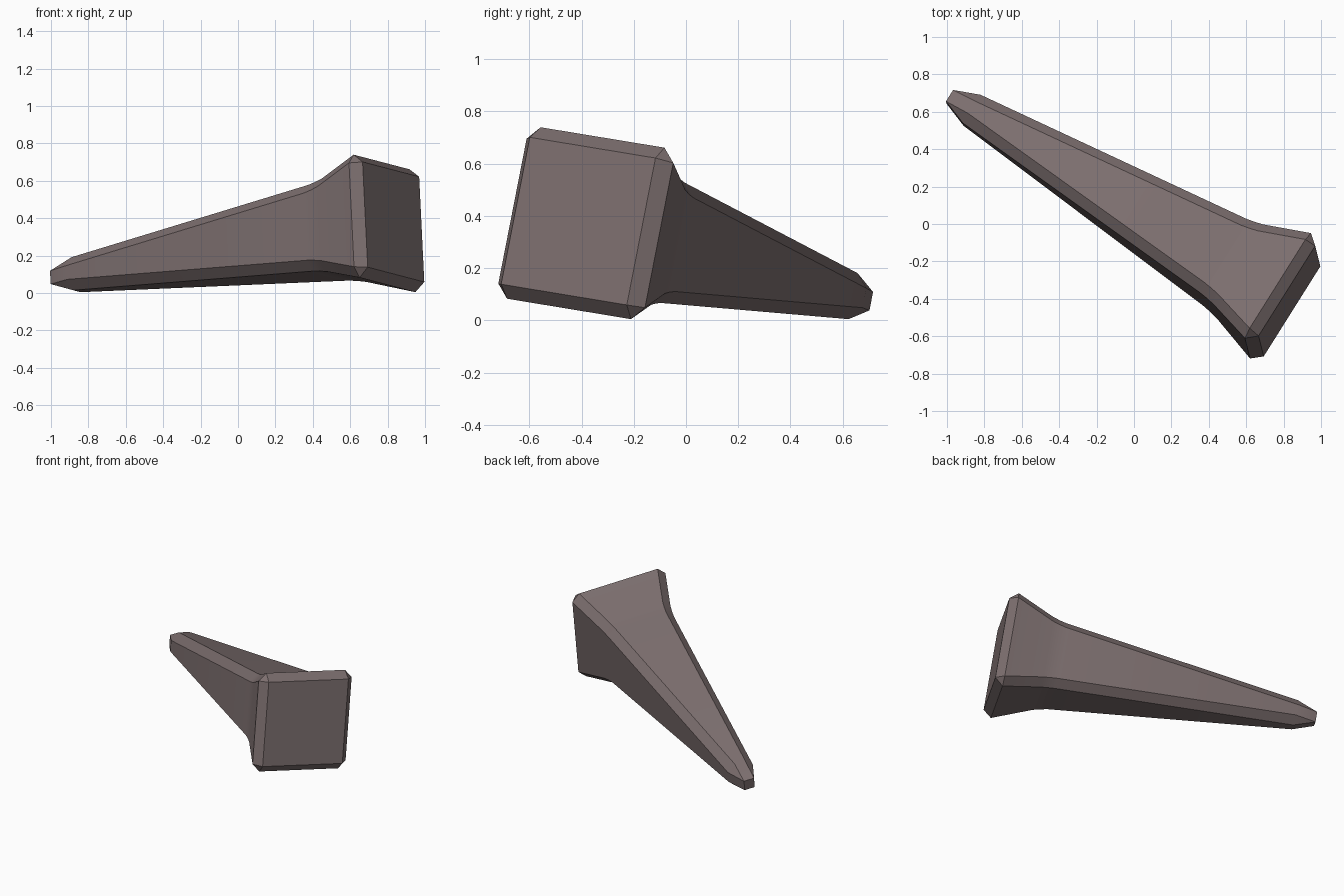
import bpy, bmesh, math
from mathutils import Vector

cube = bpy.data.objects.get("Cube")
if cube:
    bpy.data.objects.remove(cube, do_unlink=True)

# Warm grey metal
metal = bpy.data.materials.new("warm_grey_metal")
metal.use_nodes = True
colour = (0.205, 0.160, 0.160, 1)
metal.diffuse_color = colour
metal.node_tree.nodes["Principled BSDF"].inputs["Base Color"].default_value = colour

# Local frame of the tilted spike: across, upward, and along towards the head
centre = Vector((0.831, -0.4125, 0.38))
across = Vector((0.527, 0.838, -0.138)).normalized()
upward = Vector((-0.043, 0.199, 0.979))
along = across.cross(upward).normalized()
upward = along.cross(across)

BEVEL = 0.052
CORNERS = [(1, 1), (-1, 1), (-1, -1), (1, -1)]


def point(u, w, t):
    return centre + across * u + upward * w + along * t


def square(bm, half, t):
    return [bm.verts.new(point(a * half, b * half, t)) for a, b in CORNERS]


def octagon(bm, half, t):
    """Square with bevelled corners, two points per corner."""
    flat = half - BEVEL
    ring = []
    for a, b in CORNERS:
        pair = [(a * half, b * flat), (a * flat, b * half)]
        if a * b < 0:
            pair.reverse()
        ring += [bm.verts.new(point(u, w, t)) for u, w in pair]
    return ring


def cap(bm, sq, ring):
    """Flat square end with bevel strips and corner triangles."""
    bm.faces.new(sq)
    for i in range(4):
        j = (i + 1) % 4
        bm.faces.new((sq[i], ring[2 * i], ring[2 * i + 1]))
        bm.faces.new((sq[i], ring[2 * i + 1], ring[2 * j], sq[j]))


bm = bmesh.new()

# Body: flared head blending into the long taper (half width, position)
stations = [(0.335, -0.056), (0.254, -0.31), (0.243, -0.36),
            (0.235, -0.41), (0.09, -2.0)]
rings = [octagon(bm, h, t) for h, t in stations]
for r, s in zip(rings, rings[1:]):
    for i in range(8):
        j = (i + 1) % 8
        bm.faces.new((r[i], r[j], s[j], s[i]))

# Head end and blunt tip
cap(bm, square(bm, 0.287, 0), rings[0])
cap(bm, square(bm, 0.036, -2.14), rings[-1])

bmesh.ops.recalc_face_normals(bm, faces=bm.faces)
mesh = bpy.data.meshes.new("spike")
bm.to_mesh(mesh)
bm.free()
mesh.materials.append(metal)
spike = bpy.data.objects.new("spike", mesh)
bpy.context.collection.objects.link(spike)

bpy.ops.object.select_all(action='DESELECT')
spike.select_set(True)
bpy.context.view_layer.objects.active = spike
bpy.ops.object.shade_smooth_by_angle(angle=math.radians(30))
